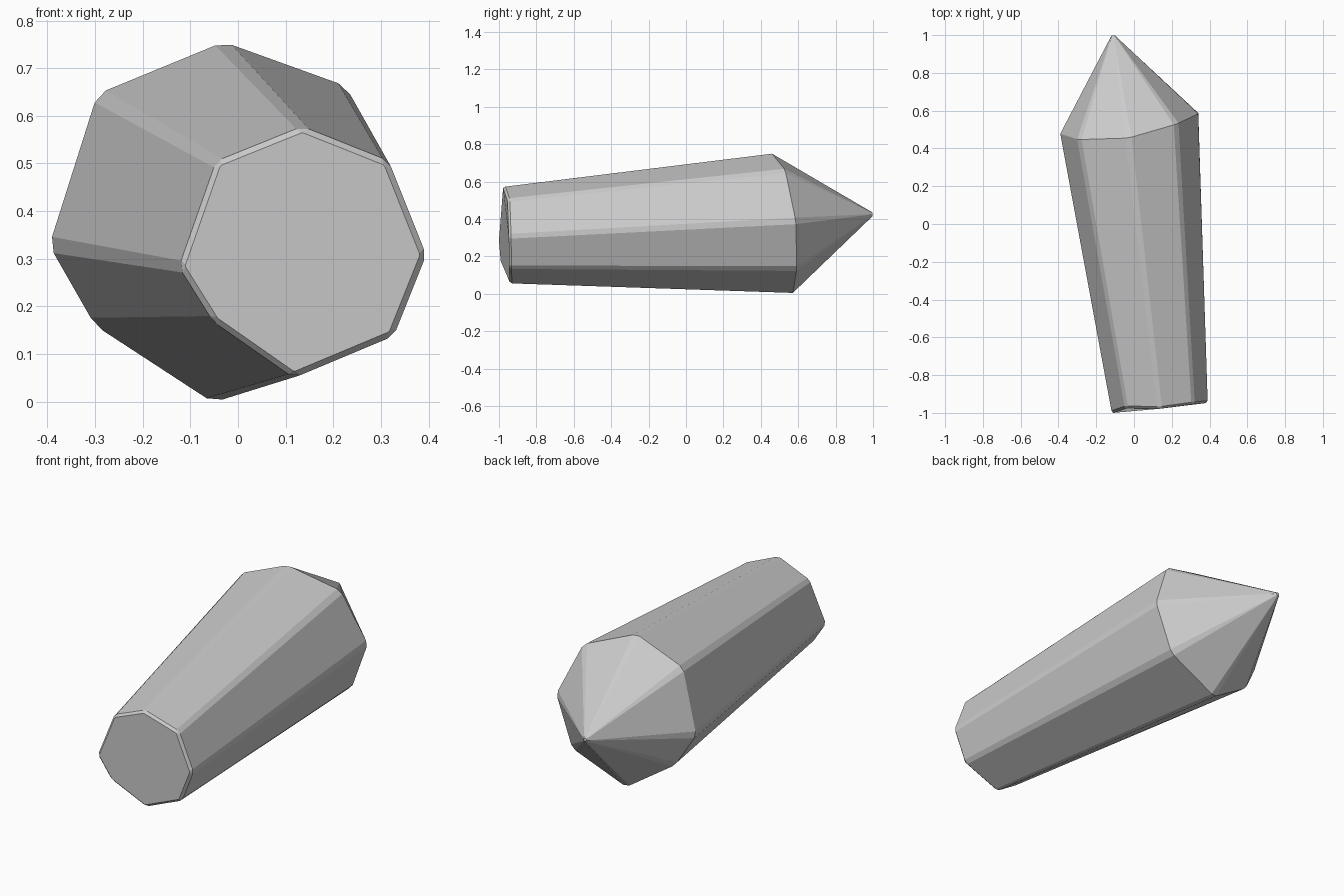
import bpy, bmesh
from mathutils import Vector

if "Cube" in bpy.data.objects:
    bpy.data.objects.remove(bpy.data.objects["Cube"])

# Corners of the octagonal base and shoulder, clockwise from the top (x, y, z)
base = [(0.135, -0.967, 0.578), (0.316, -0.942, 0.506), (0.395, -0.935, 0.308), (0.327, -0.933, 0.138),
        (0.117, -0.930, 0.050), (-0.052, -0.980, 0.168), (-0.124, -0.990, 0.283), (-0.046, -0.963, 0.505)]
shoulder = [(-0.03, 0.455, 0.755), (0.228, 0.53, 0.662), (0.347, 0.587, 0.39), (0.25, 0.592, 0.13),
            (-0.05, 0.57, -0.003), (-0.30, 0.518, 0.160), (-0.396, 0.48, 0.328), (-0.295, 0.447, 0.646)]
base = [Vector(p) for p in base]
shoulder = [Vector(p) for p in shoulder]


def chamfer(ring, w):
    """Replace every corner with two points set back along its edges."""
    out = []
    for i, p in enumerate(ring):
        for q in (ring[i - 1], ring[(i + 1) % len(ring)]):
            out.append(p + (q - p).normalized() * w)
    return out


def shrink(ring, s, target):
    """Scale a ring about its centre and move the centre to target."""
    c = sum(ring, Vector()) / len(ring)
    return [target + (p - c) * s for p in ring]


base_mid = sum(base, Vector()) / 8
rim = chamfer(base, 0.014)
face_ring = chamfer(shrink(base, 0.95, base_mid + Vector((0, -0.012, 0))), 0.003)
wide = chamfer(shoulder, 0.019)
tip = [Vector((p.x, 0.998, p.z)) for p in shrink(wide, 0.025, Vector((-0.11, 1.0, 0.425)))]

# Loft the shaft and point through the rings, then cap both ends
bm = bmesh.new()
rings = [[bm.verts.new(p) for p in r] for r in (face_ring, rim, wide, tip)]
for a, b in zip(rings, rings[1:]):
    for i in range(16):
        j = (i + 1) % 16
        bm.faces.new((a[i], a[j], b[j], b[i]))
bm.faces.new(rings[0])
bm.faces.new(rings[-1])
bmesh.ops.recalc_face_normals(bm, faces=bm.faces)

mesh = bpy.data.meshes.new("crystal")
bm.to_mesh(mesh)
bm.free()
bpy.context.collection.objects.link(bpy.data.objects.new("crystal", mesh))
